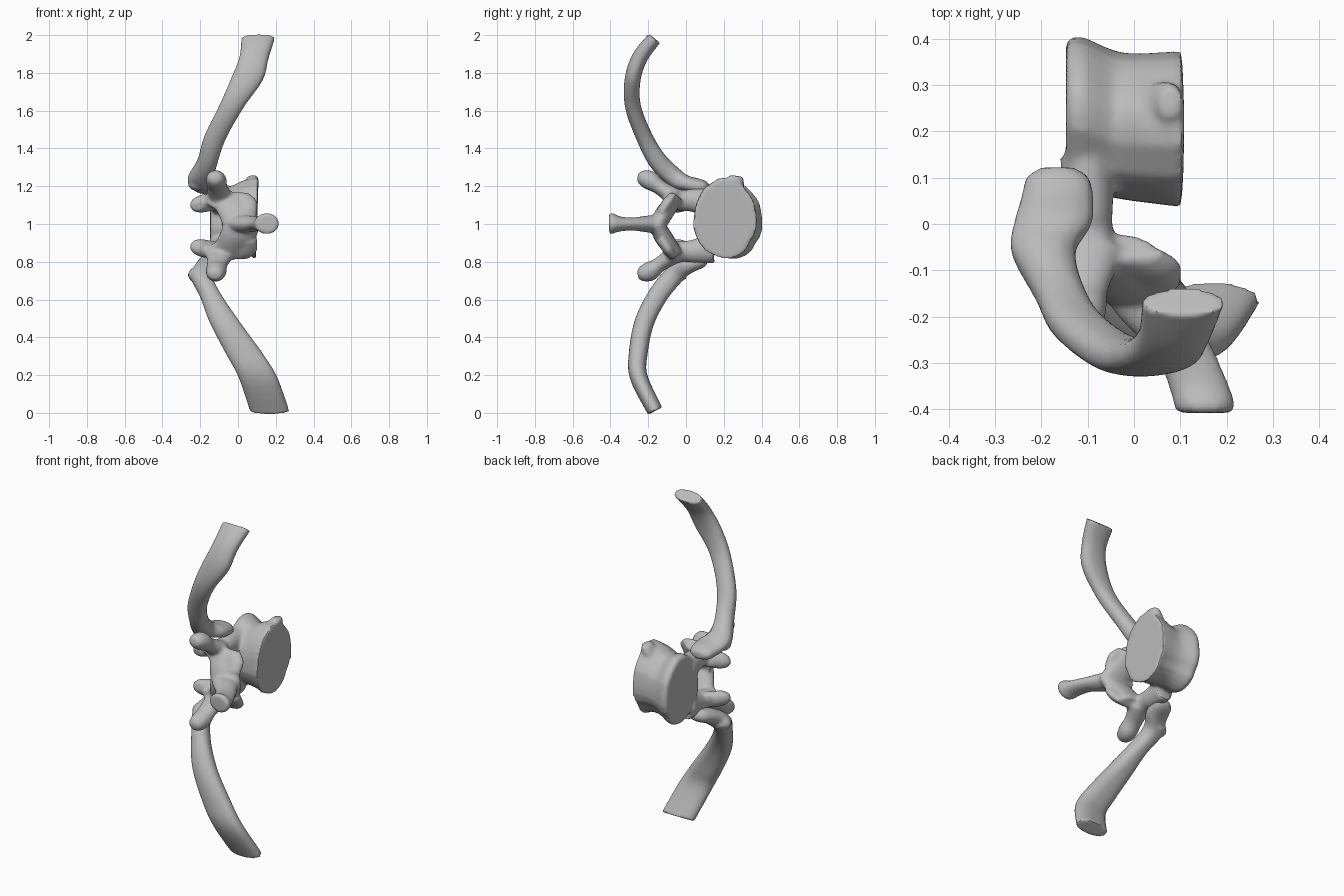
import bpy, bmesh, math, random
from mathutils import Vector

random.seed(4)
cube = bpy.data.objects.get("Cube")
if cube:
    bpy.data.objects.remove(cube)

bone = bpy.data.materials.new("bone grey")
bone.use_nodes = True
bone.diffuse_color = (0.5, 0.5, 0.5, 1)
bone.node_tree.nodes["Principled BSDF"].inputs["Base Color"].default_value = (0.5, 0.5, 0.5, 1)

X, Y = Vector((1, 0, 0)), Vector((0, 1, 0))


def catmull(p0, p1, p2, p3, t):
    return [0.5 * (2 * b + (c - a) * t + (2 * a - 5 * b + 4 * c - d) * t * t
                   + (3 * b - a - 3 * c + d) * t ** 3) for a, b, c, d in zip(p0, p1, p2, p3)]


def squared(v, power):
    return math.copysign(abs(v) ** power, v)


def sweep(bm, stations, wide=X, steps=5, sides=20, rough=0.0, power=1.0):
    """Smooth tube through stations (x, y, z, half width, half thickness)."""
    s = [stations[0]] + list(stations) + [stations[-1]]
    path = [catmull(*s[i:i + 4], k / steps) for i in range(len(s) - 3) for k in range(steps)]
    path.append(list(stations[-1]))
    bumps = [1 + random.uniform(-rough, rough) for _ in range(sides)]
    rings = []
    for i, p in enumerate(path):
        a, b = path[max(i - 1, 0)], path[min(i + 1, len(path) - 1)]
        normal = (Vector(b[:3]) - Vector(a[:3])).cross(wide).normalized()
        ring = []
        for k in range(sides):
            ang = math.tau * k / sides
            offset = (wide * (p[3] * squared(math.cos(ang), power))
                      + normal * (p[4] * squared(math.sin(ang), power)))
            ring.append(bm.verts.new(Vector(p[:3]) + offset * bumps[k]))
        rings.append(ring)
    for r, q in zip(rings, rings[1:]):
        for k in range(sides):
            j = (k + 1) % sides
            bm.faces.new((r[k], r[j], q[j], q[k]))
    bm.faces.new(rings[0][::-1])
    bm.faces.new(rings[-1])


def finish(name, bm, smoothing):
    """Fuse the overlapping tubes into one softened surface."""
    bmesh.ops.recalc_face_normals(bm, faces=bm.faces)
    mesh = bpy.data.meshes.new(name)
    bm.to_mesh(mesh)
    bm.free()
    obj = bpy.data.objects.new(name, mesh)
    bpy.context.collection.objects.link(obj)
    mesh.materials.append(bone)
    bpy.ops.object.select_all(action='DESELECT')
    obj.select_set(True)
    bpy.context.view_layer.objects.active = obj
    fuse = obj.modifiers.new("Fuse", 'REMESH')
    fuse.mode, fuse.voxel_size = 'VOXEL', .01
    soft = obj.modifiers.new("Soften", 'SMOOTH')
    soft.factor, soft.iterations = 0.5, smoothing
    for m in ("Fuse", "Soften"):
        bpy.ops.object.modifier_apply(modifier=m)
    bpy.ops.object.shade_smooth_by_angle(angle=math.radians(40))


def flip(stations):
    return [(x, y, 1.98 - z, a, b) for x, y, z, a, b in stations]


# Vertebra: waisted body with flared rims
bm = bmesh.new()
sweep(bm, [(-.147, .24, 1.02, .155, .19), (-.115, .24, 1.02, .167, .205), (-.03, .213, 1.02, .16, .178),
           (.06, .207, 1.03, .166, .203), (.102, .207, 1.03, .17, .215)], wide=Y, sides=28, rough=.03)
# Rim knob on the upper edge
sweep(bm, [(.02, .25, 1.17, .03, .04), (.065, .26, 1.22, .035, .05), (.08, .265, 1.255, .025, .035)])

# Paired arch parts, mirrored across the mid plane
arch = [
    # pedicle
    [(-.1, .14, 1.11, .06, .08), (-.1, .04, 1.125, .055, .062), (-.1, -.02, 1.125, .055, .055),
     (-.1, -.09, 1.14, .075, .06)],
    # transverse process
    [(-.09, -.06, 1.14, .07, .05), (-.11, -.14, 1.195, .055, .04), (-.115, -.19, 1.23, .055, .052),
     (-.12, -.235, 1.245, .045, .04), (-.12, -.256, 1.25, .025, .02)],
    # lamina
    [(-.06, -.05, 1.15, .1, .04), (-.03, -.085, 1.1, .1, .045), (.0, -.125, 1.04, .1, .048),
     (.02, -.15, .99, .1, .04)],
    # rear joint process
    [(.0, -.06, 1.16, .06, .02), (.04, -.09, 1.12, .06, .03), (.05, -.13, 1.06, .05, .03)],
    # front joint process
    [(-.13, -.0, 1.12, .06, .045), (-.175, -.035, 1.11, .065, .05), (-.205, -.065, 1.1, .05, .042),
     (-.215, -.085, 1.095, .03, .025)],
]
for part in arch:
    sweep(bm, part)
    sweep(bm, flip(part))

# Spinous process with a flared tip
sweep(bm, [(.0, -.11, 1.0, .09, .05), (.05, -.2, 1.0, .085, .045), (.11, -.28, 1.0, .066, .035),
           (.14, -.35, 1.0, .066, .04), (.152, -.39, 1.002, .066, .056), (.152, -.408, 1.002, .06, .052)])
finish("vertebra", bm, 4)

# Ribs: flattened curved shafts with rounded heads and cut ends
ribs = {
    "upper_rib": [(-.165, .122, 1.195, .035, .018), (-.165, .1, 1.195, .068, .034), (-.165, .06, 1.2, .078, .042),
                  (-.175, .0, 1.215, .085, .042), (-.195, -.06, 1.245, .07, .052), (-.16, -.15, 1.335, .055, .05),
                  (-.12, -.22, 1.46, .06, .044), (-.035, -.28, 1.62, .068, .042),
                  (.045, -.283, 1.76, .087, .042), (.085, -.245, 1.88, .079, .042),
                  (.107, -.167, 1.983, .09, .038)],
    "lower_rib": [(-.13, .11, .815, .035, .02), (-.14, .08, .805, .06, .038), (-.16, .0, .775, .068, .045),
                  (-.192, -.07, .72, .057, .053), (-.145, -.15, .62, .057, .053),
                  (-.07, -.22, .48, .08, .052), (.03, -.252, .32, .098, .05),
                  (.105, -.25, .19, .103, .047), (.168, -.163, .01, .105, .042)],
}
for name, stations in ribs.items():
    bm = bmesh.new()
    sweep(bm, stations, steps=6, sides=24, rough=.015, power=.9)
    # Tubercle facing the transverse process
    z = stations[3][2] + (0 if name == "upper_rib" else .01)
    sweep(bm, [(-.2, -.0, z, .03, .02), (-.22, -.04, z, .045, .04), (-.225, -.08, z, .03, .025)])
    finish(name, bm, 2)
